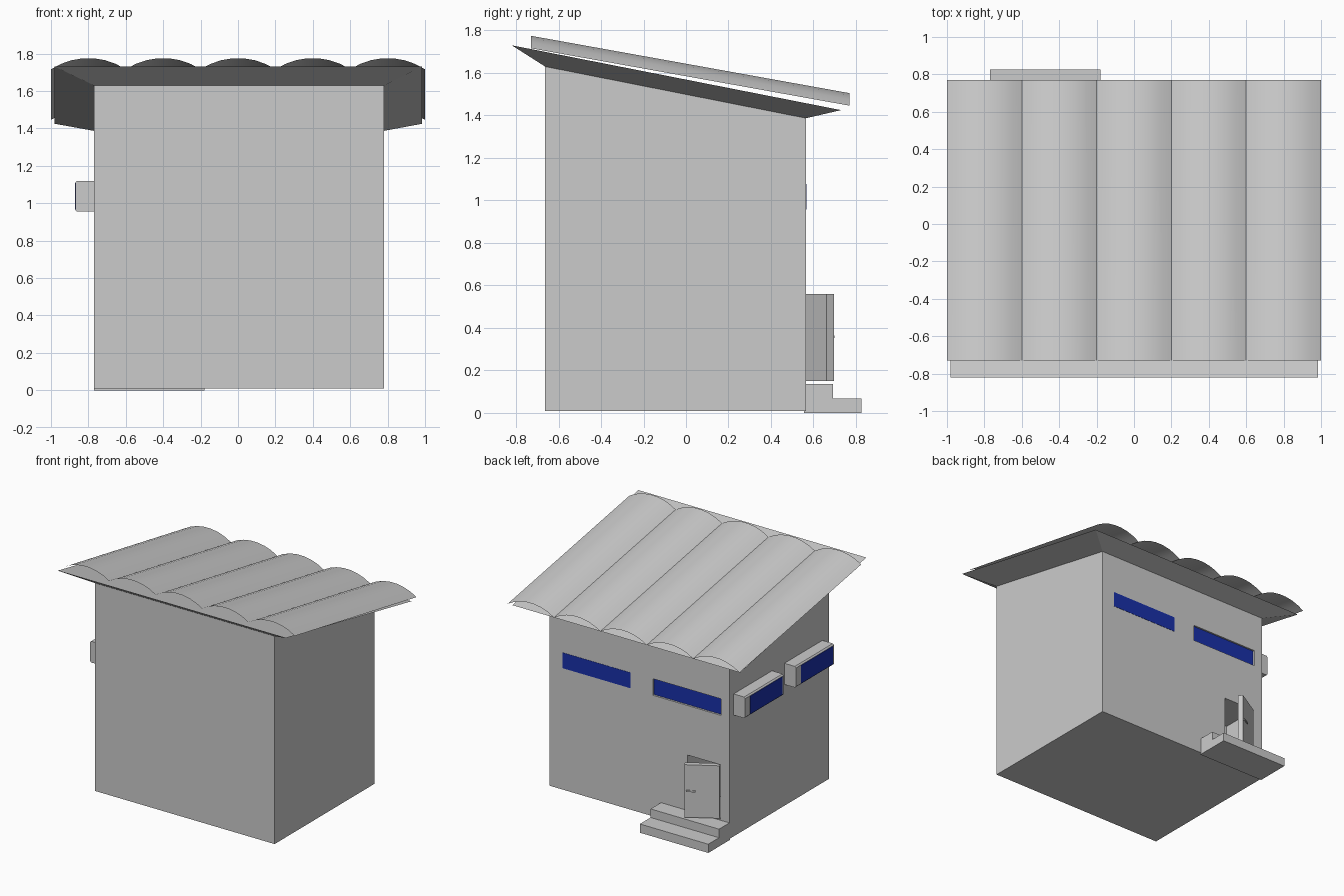
import bpy, math
from mathutils import Matrix

if "Cube" in bpy.data.objects:
    bpy.data.objects.remove(bpy.data.objects["Cube"])

blue = bpy.data.materials.new("window_blue")
blue.diffuse_color = (0.01, 0.03, 0.4, 1)
blue.use_nodes = True
blue.node_tree.nodes["Principled BSDF"].inputs["Base Color"].default_value = blue.diffuse_color


def mesh(name, verts, faces, mat=None):
    me = bpy.data.meshes.new(name)
    me.from_pydata(verts, [], faces)
    ob = bpy.data.objects.new(name, me)
    bpy.context.collection.objects.link(ob)
    if mat:
        me.materials.append(mat)
    return ob


def loft(name, low, high, mat=None):
    """Closed solid between two four-point rings (counter-clockwise from above)."""
    sides = [(i, (i + 1) % 4, (i + 1) % 4 + 4, i + 4) for i in range(4)]
    return mesh(name, low + high, [(3, 2, 1, 0), (4, 5, 6, 7)] + sides, mat)


def ring(x0, x1, y0, y1, z0, z1):
    """Rectangle sloping from z0 at y0 to z1 at y1."""
    return [(x0, y0, z0), (x1, y0, z0), (x1, y1, z1), (x0, y1, z1)]


def box(name, x0, x1, y0, y1, z0, z1, mat=None):
    return loft(name, ring(x0, x1, y0, y1, z0, z0), ring(x0, x1, y0, y1, z1, z1), mat)


# Walls with a sloping top, and the flared roof base sitting on them
eave = ring(-0.77, 0.78, -0.663, 0.565, 1.63, 1.387)
walls = loft("walls", ring(-0.77, 0.78, -0.663, 0.565, 0.01, 0.01), eave)
loft("roof_base", eave, ring(-0.98, 0.985, -0.82, 0.73, 1.73, 1.425))


def cut(name, *bounds):
    cutter = box(name, *bounds)
    cutter.hide_render = True
    cutter.hide_viewport = True
    cutter.display_type = 'WIRE'
    mod = walls.modifiers.new(name, 'BOOLEAN')
    mod.operation = 'DIFFERENCE'
    mod.solver = 'EXACT'
    mod.object = cutter


# Open arched roof tiles running down the slope
SEG, HALF, RISE = 7, 0.2, 0.06
radius = (HALF ** 2 + RISE ** 2) / (2 * RISE)
half_angle = math.asin(HALF / radius)
for n in range(5):
    cx = -0.8 + 0.4 * n
    verts = []
    for y, z in ((-0.73, 1.716), (0.77, 1.446)):
        for i in range(SEG + 1):
            a = half_angle * (2 * i / SEG - 1)
            verts.append((cx + radius * math.sin(a), y,
                          z + RISE - radius * (1 - math.cos(a))))
    k = SEG + 1
    tile = mesh(f"roof_tile_{n + 1}", verts,
                [(i, i + 1, i + 1 + k, i + k) for i in range(SEG)])
    tile.data.shade_smooth()

# Two strip windows in the back wall
box("back_window_1", 0.083, 0.668, 0.55, 0.567, 0.957, 1.078, blue)
cut("window_cutter", -0.697, -0.11, 0.55, 0.6, 0.953, 1.082)
box("back_window_2", -0.692, -0.115, 0.545, 0.557, 0.957, 1.078, blue)

# Projecting box windows on the left wall, outer edge slightly tapered
for n, (y0, y1) in enumerate(((0.04, 0.513), (-0.58, -0.112)), 1):
    box(f"window_box_{n}", -0.86, -0.765, y0, y1, 0.955, 1.12)
    cap = box(f"window_box_rim_{n}", -0.87, -0.86, y0, y1, 0.955, 1.12)
    for v in cap.data.vertices:
        if v.co.x < -0.865:
            v.co.z += 0.01 if v.co.z < 1 else -0.01
    box(f"box_window_glass_{n}", -0.872, -0.868, y0 + 0.018, y1 - 0.06,
        0.967, 1.108, blue)

# Doorway, and door standing ajar with a handle on its outer face
cut("doorway_cutter", -0.692, -0.41, 0.25, 0.6, 0.14, 0.567)
hinge = (Matrix.Translation((-0.69, 0.57, 0))
         @ Matrix.Rotation(math.radians(30.5), 4, 'Z'))
for part in (box("door", 0, 0.25, -0.04, 0, 0.15, 0.56),
             box("handle_stem", 0.225, 0.237, -0.002, 0.008, 0.352, 0.364),
             box("handle_bar", 0.17, 0.237, 0.004, 0.011, 0.352, 0.364)):
    part.matrix_world = hinge

# Steps
box("lower_step", -0.77, -0.18, 0.555, 0.825, 0.0, 0.068)
box("upper_step", -0.77, -0.18, 0.56, 0.693, 0.068, 0.135)
